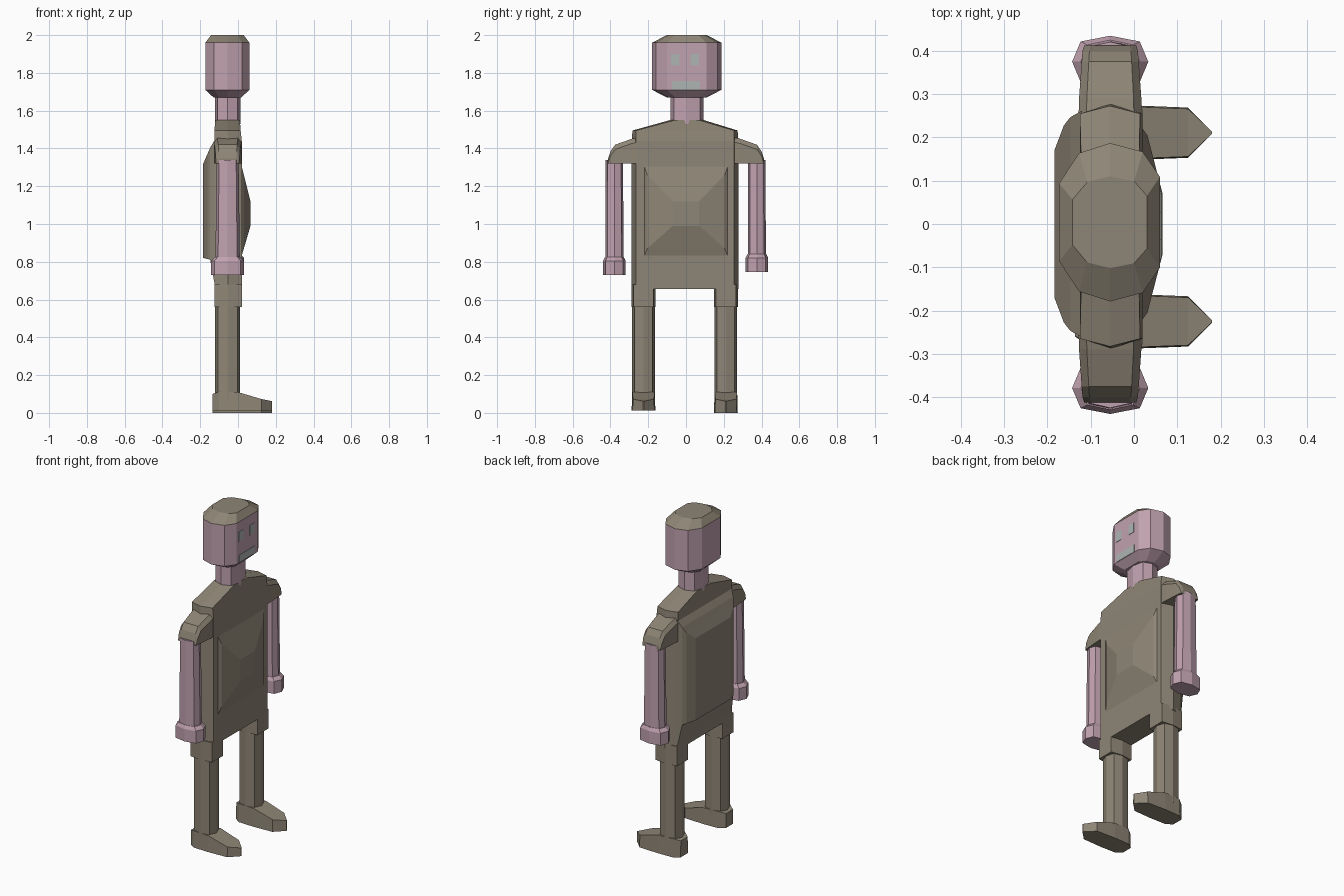
import bpy, bmesh
from math import cos, sin, pi

if "Cube" in bpy.data.objects:
    bpy.data.objects.remove(bpy.data.objects["Cube"])

def material(name, rgb):
    m = bpy.data.materials.new(name)
    m.diffuse_color = (*rgb, 1)
    m.use_nodes = True
    m.node_tree.nodes["Principled BSDF"].inputs["Base Color"].default_value = m.diffuse_color
    return m

CLOTH = material("cloth", (0.27, 0.235, 0.18))
SKIN = material("skin", (0.53, 0.36, 0.43))
PALE = material("pale", (0.42, 0.46, 0.44))

def loft(name, rings, mat):
    """Skin a closed body through rings with equal point counts."""
    bm = bmesh.new()
    rows = [[bm.verts.new(p) for p in r] for r in rings]
    n = len(rows[0])
    for a, b in zip(rows, rows[1:]):
        for i in range(n):
            j = (i + 1) % n
            bm.faces.new((a[i], a[j], b[j], b[i]))
    bm.faces.new(rows[0][::-1])
    bm.faces.new(rows[-1])
    bmesh.ops.recalc_face_normals(bm, faces=bm.faces)
    me = bpy.data.meshes.new(name)
    bm.to_mesh(me)
    bm.free()
    me.materials.append(mat)
    ob = bpy.data.objects.new(name, me)
    bpy.context.collection.objects.link(ob)
    return ob

def octagon(cx, cy, z, rx, ry):
    """Squarish octagon with points on the axes."""
    pts = []
    for k in range(8):
        s = 1.1 if k % 2 else 1.0
        pts.append((cx + rx * s * cos(k * pi / 4), cy + ry * s * sin(k * pi / 4), z))
    return pts

def hexagon(cy, z, x0, x1, side, peak):
    """Slab section: flat front and back, shallow pointed sides."""
    xm = (x0 + x1) / 2
    return [(x1, cy - side, z), (x1, cy + side, z), (xm, cy + peak, z),
            (x0, cy + side, z), (x0, cy - side, z), (xm, cy - peak, z)]

def panel(x, y, z0, z1):
    """Upright rectangle facing along x."""
    return [(x, -y, z0), (x, y, z0), (x, y, z1), (x, -y, z1)]

CX = -0.055

# Head, hair cap and neck
half = [(0.115, 0.105), (0.075, 0.163), (0.0, 0.183), (-0.072, 0.16), (-0.118, 0.09)]
outline = half + [(x, -y) for x, y in reversed(half)]

def head_ring(z, sx, sy):
    return [(CX + x * sx, 0.004 + y * sy, z) for x, y in outline]

loft("head", [head_ring(1.67, 0.63, 0.58), head_ring(1.71, 1, 1), head_ring(1.96, 1, 1)], SKIN)
loft("hair", [head_ring(1.96, 1, 1), head_ring(2.0, 0.74, 0.58)], CLOTH)
loft("neck", [octagon(CX, 0.005, 1.53, 0.068, 0.088), octagon(CX, 0.005, 1.69, 0.068, 0.088)], SKIN)

# Eyes and mouth: thin plates on the face
for name, y0, y1, z0, z1 in (("left_eye", -0.08, -0.035, 1.84, 1.9),
                             ("right_eye", 0.025, 0.07, 1.84, 1.9),
                             ("mouth", -0.075, 0.075, 1.712, 1.758)):
    loft(name, [[(x, y0, z0), (x, y1, z0), (x, y1, z1), (x, y0, z1)]
                for x in (0.057, 0.062)], PALE)

# Torso slab with sloping shoulders
loft("torso", [hexagon(-0.005, 0.655, -0.125, 0.02, 0.26, 0.283),
               hexagon(-0.005, 1.44, -0.125, 0.02, 0.26, 0.283),
               hexagon(-0.005, 1.495, -0.125, 0.014, 0.26, 0.278),
               hexagon(0.005, 1.55, -0.12, 0.01, 0.065, 0.09)], CLOTH)

# Belly and back swellings
loft("belly", [panel(0.016, 0.225, 0.82, 1.32), panel(0.031, 0.205, 0.87, 1.26),
               panel(0.066, 0.07, 0.99, 1.12)], CLOTH)
loft("back", [panel(-0.12, 0.262, 0.66, 1.45), panel(-0.147, 0.247, 0.81, 1.405),
              panel(-0.162, 0.228, 0.815, 1.37), panel(-0.184, 0.17, 0.82, 1.32)], CLOTH)

def sleeve_ring(y, top, w):
    return [(CX - w, y, 1.32), (CX + w, y, 1.32), (CX + w, y, top - 0.025),
            (CX + w * 0.75, y, top), (CX - w * 0.75, y, top), (CX - w, y, top - 0.025)]

# Limbs: side, arm centre y, arm bottom z, leg centre y, foot bottom z
for label, s, ay, az, ly, fz in (("right", 1, 0.375, 0.745, 0.211, 0.0),
                                 ("left", -1, -0.379, 0.73, -0.225, 0.012)):
    # Sleeve
    loft(label + "_sleeve", [sleeve_ring(s * 0.25, 1.46, 0.073), sleeve_ring(s * 0.29, 1.45, 0.072),
                             sleeve_ring(s * 0.375, 1.42, 0.066),
                             sleeve_ring(s * 0.4, 1.385, 0.064),
                             sleeve_ring(s * 0.413, 1.346, 0.06)], CLOTH)
    # Arm and hand
    loft(label + "_arm", [octagon(CX, ay, az + 0.06, 0.065, 0.048),
                          octagon(CX, ay, 1.34, 0.058, 0.046)], SKIN)
    loft(label + "_hand", [octagon(CX, ay, az, 0.088, 0.06), octagon(CX, ay, az + 0.075, 0.088, 0.06),
                           octagon(CX, ay, az + 0.095, 0.068, 0.05)], SKIN)
    # Trouser leg and lower leg
    loft(label + "_thigh", [hexagon(ly, 0.56, -0.125, 0.02, 0.053, 0.063),
                            hexagon(ly, 0.68, -0.125, 0.02, 0.053, 0.063)], CLOTH)
    loft(label + "_shin", [octagon(CX, ly, 0.07, 0.066, 0.06), octagon(CX, ly, 0.58, 0.066, 0.06)], CLOTH)
    # Foot with pointed toe, sections along x
    loft(label + "_foot", [[(x, ly - w, fz), (x, ly + w, fz), (x, ly + w * 0.95, t), (x, ly - w * 0.95, t)]
                           for x, w, t in ((-0.136, 0.035, 0.1), (-0.1, 0.06, 0.112), (0.0, 0.063, 0.11),
                                           (0.125, 0.058, 0.073), (0.18, 0.003, 0.062))], CLOTH)
